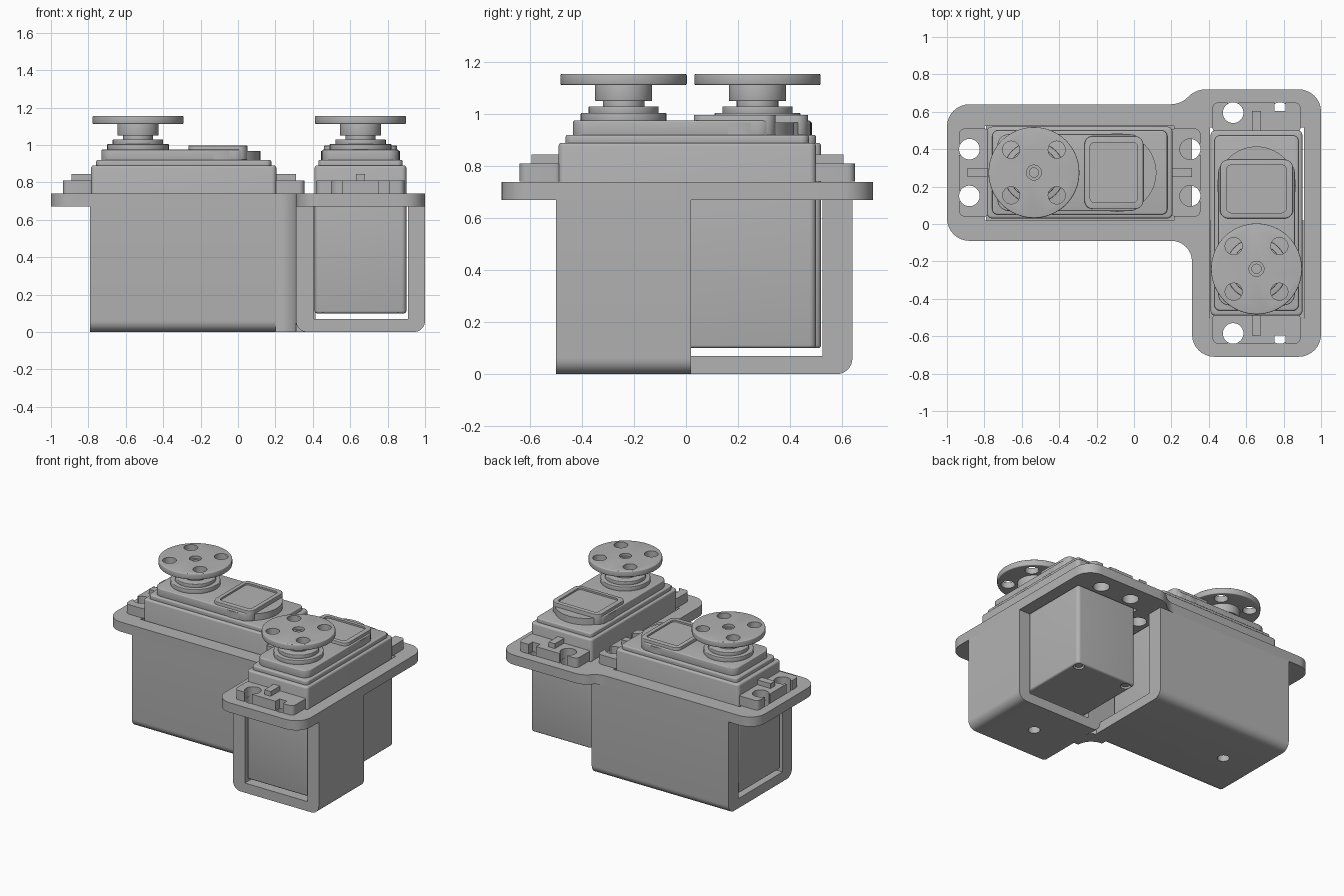
import bpy, bmesh, math
from mathutils import Matrix, Vector

if "Cube" in bpy.data.objects:
    bpy.data.objects.remove(bpy.data.objects["Cube"])

grey = bpy.data.materials.new("plain grey")
grey.use_nodes = True
COLOUR = (0.45, 0.45, 0.45, 1)
grey.diffuse_color = COLOUR
grey.node_tree.nodes["Principled BSDF"].inputs["Base Color"].default_value = COLOUR

AXES = {"z": lambda a, b, c: (a, b, c),
        "y": lambda a, b, c: (a, c, b),
        "x": lambda a, b, c: (c, a, b)}


def rounded(corners, steps=8):
    """Outline with each (x, y, radius) corner replaced by an arc."""
    out = []
    for i, (x, y, r) in enumerate(corners):
        p = Vector((x, y))
        if r == 0:
            out.append(p)
            continue
        u = (Vector(corners[i - 1][:2]) - p).normalized()
        v = (Vector(corners[(i + 1) % len(corners)][:2]) - p).normalized()
        half = u.angle(v) / 2
        centre = p + (u + v).normalized() * r / math.sin(half)
        start = p + u * r / math.tan(half) - centre
        end = p + v * r / math.tan(half) - centre
        sweep = math.pi - 2 * half
        for k in range(steps + 1):
            t = k / steps
            out.append(centre + (start * math.sin((1 - t) * sweep)
                                 + end * math.sin(t * sweep)) / math.sin(sweep))
    return out


def rect(x0, x1, y0, y1, r=0):
    return rounded([(x0, y0, r), (x1, y0, r), (x1, y1, r), (x0, y1, r)])


def arc(x, y, r, a0=0, a1=360, n=40):
    full = a1 - a0 == 360
    angles = [math.radians(a0 + (a1 - a0) * k / n) for k in range(n if full else n + 1)]
    return [Vector((x + r * math.cos(a), y + r * math.sin(a))) for a in angles]


def freeze(ob):
    """Apply all modifiers and set smooth shading with sharp edges."""
    graph = bpy.context.evaluated_depsgraph_get()
    ob.data = bpy.data.meshes.new_from_object(ob.evaluated_get(graph))
    ob.modifiers.clear()
    ob.data.shade_smooth()
    ob.data.set_sharp_from_angle(angle=math.radians(32))


def prism(name, outline, lo, hi, axis="z", place=Matrix(), bevel=0, cuts=()):
    """Extrude an outline, cut holes (outline, lo, hi) from it, bevel it."""
    bm = bmesh.new()
    base = bm.faces.new([bm.verts.new(AXES[axis](p[0], p[1], lo)) for p in outline])
    top = bmesh.ops.extrude_face_region(bm, geom=[base])["geom"]
    shift = Vector(AXES[axis](0, 0, hi - lo))
    bmesh.ops.translate(bm, vec=shift, verts=[v for v in top if isinstance(v, bmesh.types.BMVert)])
    bm.transform(place)
    bmesh.ops.recalc_face_normals(bm, faces=bm.faces)
    mesh = bpy.data.meshes.new(name)
    bm.to_mesh(mesh)
    bm.free()
    mesh.materials.append(grey)
    ob = bpy.data.objects.new(name, mesh)
    bpy.context.collection.objects.link(ob)
    if bevel:
        mod = ob.modifiers.new("edge", "BEVEL")
        mod.width, mod.segments = bevel, 3
        mod.limit_method, mod.angle_limit = "ANGLE", math.radians(50)
    cutters = [prism("cutter", c[0], c[1], c[2], "z", place) for c in cuts]
    for c in cutters:
        c.hide_render = True
        mod = ob.modifiers.new("hole", "BOOLEAN")
        mod.operation, mod.solver, mod.object = "DIFFERENCE", "EXACT", c
    bpy.context.view_layer.update()
    freeze(ob)
    for c in cutters:
        bpy.data.objects.remove(c)
    return ob


# Two actuators: one along x, the other turned a quarter
PLACES = {"long": Matrix.Translation((-0.29, 0.275, 0)),
          "cross": Matrix.Translation((0.655, 0.005, 0)) @ Matrix.Rotation(math.pi / 2, 4, "Z")}
EAR_HOLES = [(sx * 0.59, sy * 0.125) for sx in (-1, 1) for sy in (-1, 1)]
HORN = -0.245

# Bracket flange
holes = []
for place in PLACES.values():
    for x, y in EAR_HOLES:
        p = place @ Vector((x, y, 0))
        holes.append((arc(p.x, p.y, 0.055), 0.6, 0.8))
flange = rounded([(-1, -0.09, 0.12), (0.31, -0.09, 0.11), (0.31, -0.71, 0.12), (1, -0.71, 0.12),
                  (1, 0.72, 0.12), (0.33, 0.72, 0.13), (0.25, 0.64, 0.13), (-1, 0.64, 0.12)])
prism("bracket_flange", flange, 0.67, 0.74,
      cuts=holes + [(rect(-0.8, 0.215, 0.02, 0.525), 0.6, 0.8),
                    (rect(0.405, 0.91, -0.505, 0.515), 0.6, 0.8)])


# Bracket cradles: U-shaped channels, open at both ends
def channel(name, o0, o1, i0, i1, lo, hi, axis, hole):
    shape = rounded([(o0, 0.67, 0), (o0, 0, 0.06), (o1, 0, 0.06), (o1, 0.67, 0),
                     (i1, 0.67, 0), (i1, 0.07, 0), (i0, 0.07, 0), (i0, 0.67, 0)])
    prism(name, shape, lo, hi, axis, cuts=[(arc(hole[0], hole[1], 0.04), -0.1, 0.09)])


channel("long_cradle", -0.09, 0.64, 0.02, 0.525, -0.79, 0.31, "x", (-0.535, 0.275))
channel("cross_cradle", 0.31, 1, 0.405, 0.91, -0.5, 0.02, "y", (0.655, -0.24))
# Curved web joining the two cradles
web = arc(0.2, -0.2, 0.11, 0, 90, 12) + arc(0.2, -0.2, 0.215, 90, 0, 12)
prism("cradle_web", web, 0, 0.67)


def actuator(tag, place):
    def part(name, outline, lo, hi, bevel=0, cuts=()):
        return prism(tag + "_" + name, outline, lo, hi, "z", place, bevel, cuts)

    # Case, with screw notches at the bottom corners
    notches = [(arc(sx * 0.45, sy * 0.2, 0.035, n=20), 0, 0.125) for sx in (-1, 1) for sy in (-1, 1)]
    part("case", rect(-0.495, 0.495, -0.245, 0.245, 0.025), 0.1, 0.89, 0.012, notches)
    for sx in (-1, 1):
        for sy in (-1, 1):
            part("case_screw", arc(sx * 0.45, sy * 0.2, 0.026, n=20), 0.108, 0.13)

    # Mounting ears with open screw slots, and their ribs
    for side in (-1, 1):
        cuts = []
        for sy in (-0.125, 0.125):
            cuts.append((arc(side * 0.59, sy, 0.055), 0.7, 0.9))
            x0, x1 = sorted((side * 0.6, side * 0.7))
            cuts.append((rect(x0, x1, sy - 0.03, sy + 0.03), 0.7, 0.9))
        x0, x1 = sorted((side * 0.48, side * 0.645))
        part("ear", rect(x0, x1, -0.235, 0.235, 0.03), 0.741, 0.81, 0, cuts)
        x0, x1 = sorted((side * 0.48, side * 0.6))
        part("ear_rib", rect(x0, x1, -0.025, 0.025), 0.8, 0.845)

    # Stepped lid
    part("lid", rect(-0.468, 0.468, -0.225, 0.225, 0.03), 0.88, 0.92, 0.008)
    part("gear_cover", rect(-0.44, 0.33, -0.205, 0.205, 0.06), 0.915, 0.975, 0.006)
    part("round_cover", arc(0.2, 0, 0.21), 0.915, 0.968)
    part("cover_plate", rect(0.025, 0.34, -0.195, 0.195, 0.045), 0.92, 0.997, 0.004,
         [(rect(0.055, 0.31, -0.16, 0.16, 0.025), 0.985, 1.1)])

    # Output shaft
    for name, r, lo, hi in (("lower_collar", 0.165, 0.97, 1.005), ("upper_collar", 0.135, 1.0, 1.03),
                            ("shaft", 0.08, 1.02, 1.06), ("hub", 0.11, 1.05, 1.118)):
        part(name, arc(HORN, 0, r), lo, hi, 0.004)

    # Round horn with four holes and a centre screw recess
    cuts = [(arc(HORN + sx * 0.122, sy * 0.122, 0.046, n=24), 1, 1.3)
            for sx in (-1, 1) for sy in (-1, 1)]
    cuts.append((arc(HORN, 0, 0.04, n=24), 1.135, 1.3))
    cuts.append((arc(HORN, 0, 0.025, n=24), 1, 1.3))
    part("horn", arc(HORN, 0, 0.243, n=64), 1.112, 1.155, 0.006, cuts)


for tag, place in PLACES.items():
    actuator(tag, place)
